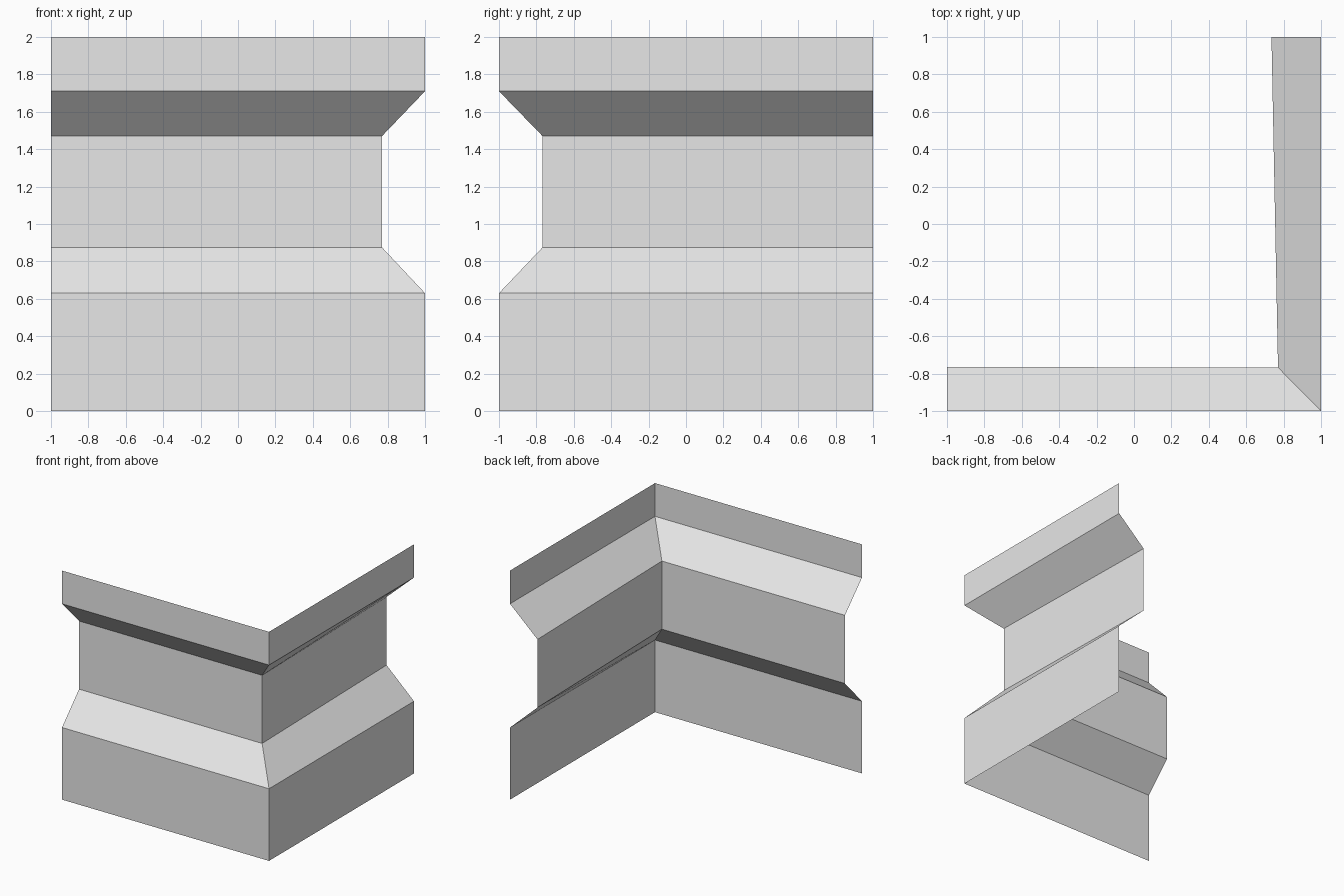
import bpy

cube = bpy.data.objects.get("Cube")
if cube:
    bpy.data.objects.remove(cube, do_unlink=True)

# Plain grey finish
grey = bpy.data.materials.new("light_grey")
grey.use_nodes = True
colour = (0.8, 0.8, 0.8, 1)
grey.diffuse_color = colour
grey.node_tree.nodes["Principled BSDF"].inputs["Base Color"].default_value = colour

# Wall profile: height, and whether the wall is recessed there
profile = [(0, 0), (0.63, 0), (0.875, 1), (1.47, 1), (1.71, 0), (2, 0)]

# Plan of the wall: outer position and recess offset at each end and the corner
plan = [((-1, -1), (0, 0.235)),
        ((1, -1), (-0.23, 0.233)),
        ((1, 1), (-0.265, 0))]

# Sweep the profile along the plan as an open folded sheet
verts = [(x + dx * recess, y + dy * recess, z)
         for z, recess in profile
         for (x, y), (dx, dy) in plan]
n = len(plan)
faces = [(r * n + c, r * n + c + 1, (r + 1) * n + c + 1, (r + 1) * n + c)
         for r in range(len(profile) - 1) for c in range(n - 1)]

mesh = bpy.data.meshes.new("corner_wall")
mesh.from_pydata(verts, [], faces)
mesh.materials.append(grey)
mesh.update()
wall = bpy.data.objects.new("corner_wall", mesh)
bpy.context.collection.objects.link(wall)
